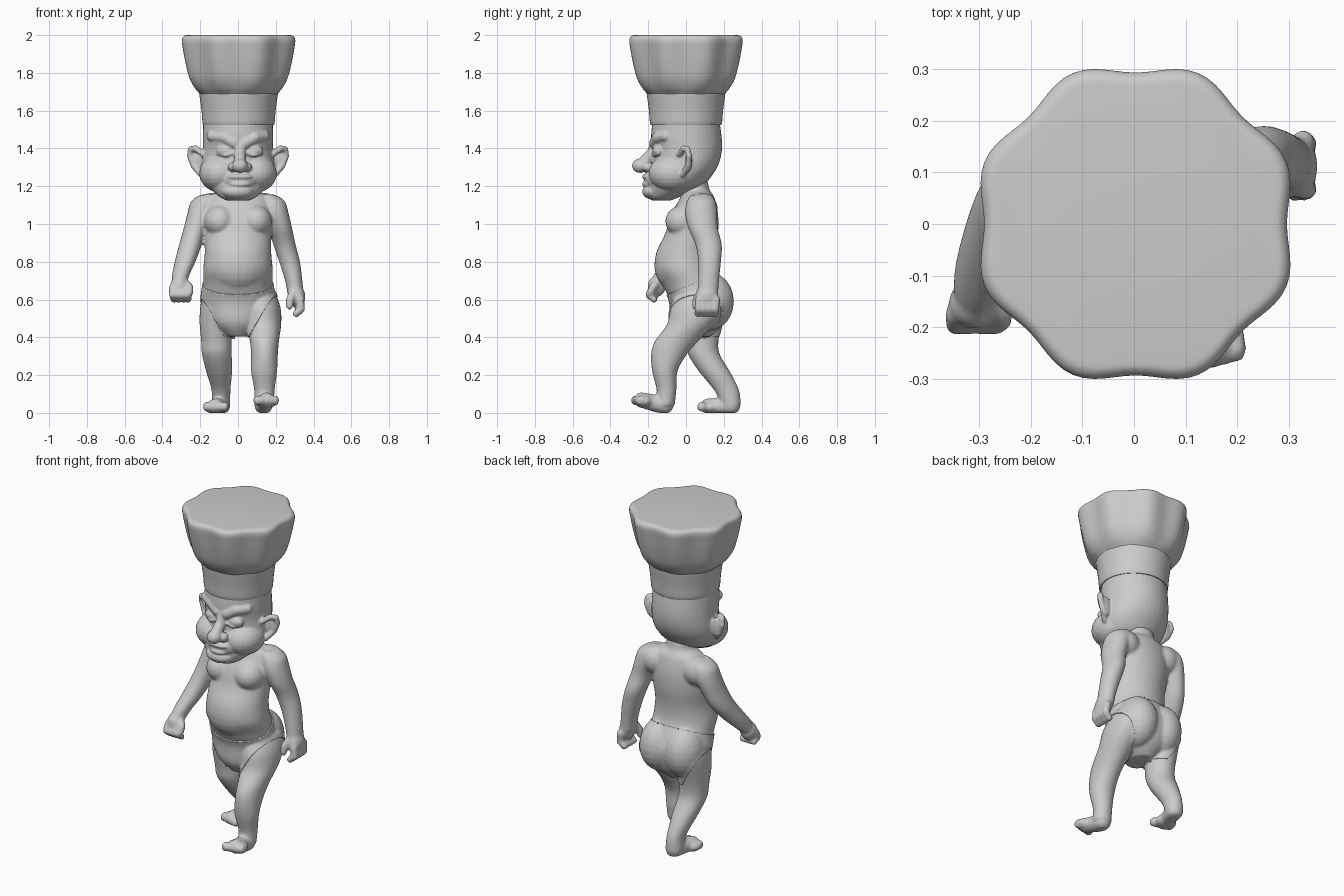
import bpy, bmesh, math
from mathutils import Vector, Matrix


def catmull(rows, n):
    # smooth interpolation of table rows
    out = []
    for i in range(len(rows) - 1):
        p = [rows[max(0, min(len(rows) - 1, i + k))] for k in (-1, 0, 1, 2)]
        for j in range(n):
            t = j / n
            out.append([0.5 * (2 * b + (c - a) * t + (2 * a - 5 * b + 4 * c - d) * t * t
                               + (3 * b - a - 3 * c + d) * t ** 3) for a, b, c, d in zip(*p)])
    return out + [list(rows[-1])]


def loft(bm, rows, n=4, seg=40):
    # horizontal elliptical sections: x, y, z, rx, ry, lobe amount
    rings = []
    for x, y, z, rx, ry, amp in catmull([tuple(r) + (0,) * (6 - len(r)) for r in rows], n):
        ring = []
        for k in range(seg):
            a = 2 * math.pi * k / seg
            m = 1 + amp * math.cos(8 * (a - math.pi / 8))
            ring.append(bm.verts.new((x + rx * m * math.cos(a), y + ry * m * math.sin(a), z)))
        rings.append(ring)
    for r, s in zip(rings, rings[1:]):
        for k in range(seg):
            j = (k + 1) % seg
            bm.faces.new((r[k], r[j], s[j], s[k]))
    bm.faces.new(rings[0][::-1])
    bm.faces.new(rings[-1])


def ball(bm, c, r, seg=24):
    r = (r, r, r) if isinstance(r, float) else r
    bmesh.ops.create_uvsphere(bm, u_segments=seg, v_segments=seg // 2, radius=1,
                              matrix=Matrix.Translation(c) @ Matrix.Diagonal((*r, 1)))


def tube(bm, pts, r0, r1=None, steps=6):
    # run of overlapping balls
    r1 = r1 or r0
    total = (len(pts) - 1) * steps
    for i in range(total + 1):
        k = min(i // steps, len(pts) - 2)
        p = Vector(pts[k]).lerp(Vector(pts[k + 1]), i / steps - k)
        ball(bm, p, r0 + (r1 - r0) * i / total, 12)


def make(name, bm, voxel=None, smooth=4):
    bmesh.ops.recalc_face_normals(bm, faces=bm.faces)
    me = bpy.data.meshes.new(name)
    bm.to_mesh(me)
    bm.free()
    ob = bpy.data.objects.new(name, me)
    bpy.context.collection.objects.link(ob)
    if voxel:
        m = ob.modifiers.new("fuse", 'REMESH')
        m.mode, m.voxel_size = 'VOXEL', voxel
        s = ob.modifiers.new("soften", 'SMOOTH')
        s.factor, s.iterations = 0.5, smooth
        dg = bpy.context.evaluated_depsgraph_get()
        me = bpy.data.meshes.new_from_object(ob.evaluated_get(dg))
        ob.modifiers.clear()
        ob.data = me
    for p in ob.data.polygons:
        p.use_smooth = True
    return ob


# torso
bm = bmesh.new()
loft(bm, [(0, .045, 1.23, .085, .07), (0, .05, 1.18, .09, .075), (0, .06, 1.14, .16, .09),
          (0, .045, 1.05, .183, .125), (0, .03, .95, .178, .14), (0, .0, .85, .176, .157),
          (0, -.002, .76, .184, .162), (0, .035, .68, .184, .16), (0, .07, .59, .192, .155),
          (0, .06, .48, .15, .135), (0, .05, .41, .06, .08)])
ball(bm, (0, -.03, .78), (.165, .138, .15))
for s in (-1, 1):
    ball(bm, (s * .095, -.015, 1.015), (.085, .095, .085))
    ball(bm, (s * .14, .09, 1.08), (.085, .078, .085))
    ball(bm, (s * .083, .12, .59), (.108, .128, .15))

# legs: right one steps forward, left one trails
loft(bm, [(.11, .08, .64, .085, .12), (.125, .065, .56, .1, .145), (.135, .025, .47, .094, .125),
          (.14, -.05, .38, .077, .115), (.14, -.09, .31, .071, .095), (.138, -.112, .22, .069, .067),
          (.14, -.103, .12, .054, .052), (.138, -.11, .04, .053, .05)])
loft(bm, [(-.1, .1, .64, .085, .12), (-.112, .095, .56, .088, .13), (-.12, .085, .47, .083, .105),
          (-.115, .085, .38, .08, .087), (-.112, .095, .31, .079, .084), (-.1, .15, .22, .069, .082),
          (-.09, .215, .12, .05, .066), (-.09, .24, .04, .05, .05)])

# feet with toes
for heel, toe, side in (((.135, -.115, .04), (.152, -.235, .068), 1),
                        ((-.09, .238, .035), (-.12, .115, .035), -1)):
    tube(bm, [heel, toe], .05, .042, 8)
    ball(bm, Vector(toe) + Vector((0, .015, -.005)), (.064, .05, .036))
    for i in range(5):
        d = (i - 2) * .024
        ball(bm, Vector(toe) + Vector((side * d, -.03 + i * .006, -.002)),
             (.018 if i else .024, .028, .027), 16)

# arms
loft(bm, [(.15, .08, 1.155, .05, .055), (.178, .08, 1.12, .07, .075), (.197, .08, 1.06, .07, .085),
          (.223, .09, .98, .063, .078), (.246, .12, .89, .059, .07), (.273, .125, .8, .055, .06),
          (.295, .12, .7, .046, .055), (.306, .115, .62, .042, .055)])
loft(bm, [(-.15, .08, 1.155, .05, .055), (-.178, .08, 1.12, .07, .075), (-.197, .075, 1.06, .07, .085),
          (-.224, .055, .98, .063, .083), (-.252, .02, .89, .06, .083), (-.28, -.045, .8, .055, .077),
          (-.303, -.105, .73, .046, .066), (-.31, -.145, .68, .038, .05)])

# hands with curled fingers and thumbs
ball(bm, (.314, .112, .615), (.042, .06, .062))
ball(bm, (-.312, -.155, .67), (.048, .048, .055))
for i in range(4):
    y = .07 + i * .03
    tube(bm, [(.328, y, .6), (.334, y - .004, .55), (.308, y - .006, .525)], .023, .02)
    x = -.346 + i * .026
    tube(bm, [(x, -.175, .66), (x, -.197, .625), (x + .006, -.168, .6)], .022, .018)
tube(bm, [(.295, .08, .64), (.275, .055, .6), (.273, .05, .565)], .025, .02)
tube(bm, [(-.285, -.15, .69), (-.256, -.175, .665), (-.255, -.19, .635)], .025, .019)
for v in bm.verts:
    v.co.z = max(v.co.z, 0)
body = make("body", bm, .0075, 8)

# briefs: trimmed, slightly inflated shell of the body
bm = bmesh.new()
bm.from_mesh(body.data)
cuts = [((0, -.13, .615), (0, -.4, 1)), ((0, 0, .405), (0, 0, -1))]
for s in (-1, 1):
    cuts += [((s * .07, -.08, .42), (s * 1.8, -.25, -1)), ((s * .235, 0, 0), (s, 0, 0))]
for co, no in cuts:
    bmesh.ops.bisect_plane(bm, geom=bm.verts[:] + bm.edges[:] + bm.faces[:],
                           plane_co=co, plane_no=Vector(no).normalized(), clear_outer=True)
bm.normal_update()
for v, n in [(v, v.normal.copy()) for v in bm.verts]:
    v.co += n * .006
briefs = make("briefs", bm)
sol = briefs.modifiers.new("cloth", 'SOLIDIFY')
sol.thickness, sol.offset = .014, -1

# head
bm = bmesh.new()
loft(bm, [(0, -.13, 1.125, .06, .05), (0, -.115, 1.145, .1, .085), (0, -.06, 1.2, .158, .145),
          (0, -.025, 1.26, .187, .165), (0, -.002, 1.32, .192, .176), (0, .008, 1.39, .187, .182),
          (0, .002, 1.46, .186, .187), (0, 0, 1.56, .184, .175)])
tube(bm, [(.01, -.155, 1.44), (.01, -.18, 1.37), (.01, -.235, 1.315)], .03, .034)
ball(bm, (.01, -.242, 1.308), (.042, .044, .038))
ball(bm, (.01, -.15, 1.235), (.1, .073, .065))
ball(bm, (.01, -.203, 1.25), (.066, .03, .017))
ball(bm, (.01, -.2, 1.21), (.056, .033, .018))
ball(bm, (0, -.172, 1.172), (.085, .06, .043))
for s in (-1, 1):
    ball(bm, (s * .093, -.07, 1.268), (.113, .128, .1))       # cheek
    ball(bm, (.01 + s * .036, -.205, 1.302), (.028, .034, .026))  # nostril wing
    ball(bm, (.01 + s * .075, -.146, 1.388), (.05, .033, .03))    # closed eye
    tube(bm, [(.01 + s * .037, -.17, 1.376), (.01 + s * .075, -.172, 1.364),
              (.01 + s * .115, -.146, 1.374)], .011)              # lash line
    tube(bm, [(.01 + s * .03, -.162, 1.43), (.01 + s * .08, -.15, 1.458), (s * .14, -.108, 1.465)],
         .034, .028)                                              # brow
    tube(bm, [(s * .185, -.035, 1.37), (s * .225, -.012, 1.4), (s * .25, .008, 1.395),
              (s * .254, .016, 1.36), (s * .235, .012, 1.31), (s * .198, -.015, 1.265)], .017)  # ear rim
    ball(bm, (s * .215, .014, 1.335), (.04, .017, .06))
make("head", bm, .005, 9)

# hat: plain band and eight-lobed puffed crown
bm = bmesh.new()
loft(bm, [(.003, 0, z, r, r, .0) for z, r in ((1.525, .18), (1.53, .19), (1.6, .196), (1.68, .207),
                                             (1.695, .208))], 3, 64)
make("hat_band", bm)
bm = bmesh.new()
loft(bm, [(.003, 0, z, r, r, a) for z, r, a in
          ((1.67, .195, 0), (1.69, .208, .005), (1.72, .236, .02), (1.77, .264, .03), (1.85, .285, .036),
           (1.93, .3, .038), (1.965, .305, .038), (1.985, .302, .037), (1.997, .29, .036), (2.0, .275, .035))],
     4, 96)
make("hat_crown", bm)
for name in ("hat_band", "hat_crown"):
    bpy.ops.object.select_all(action='DESELECT')
    ob = bpy.data.objects[name]
    bpy.context.view_layer.objects.active = ob
    ob.select_set(True)
    bpy.ops.object.shade_smooth_by_angle(angle=math.radians(40))
